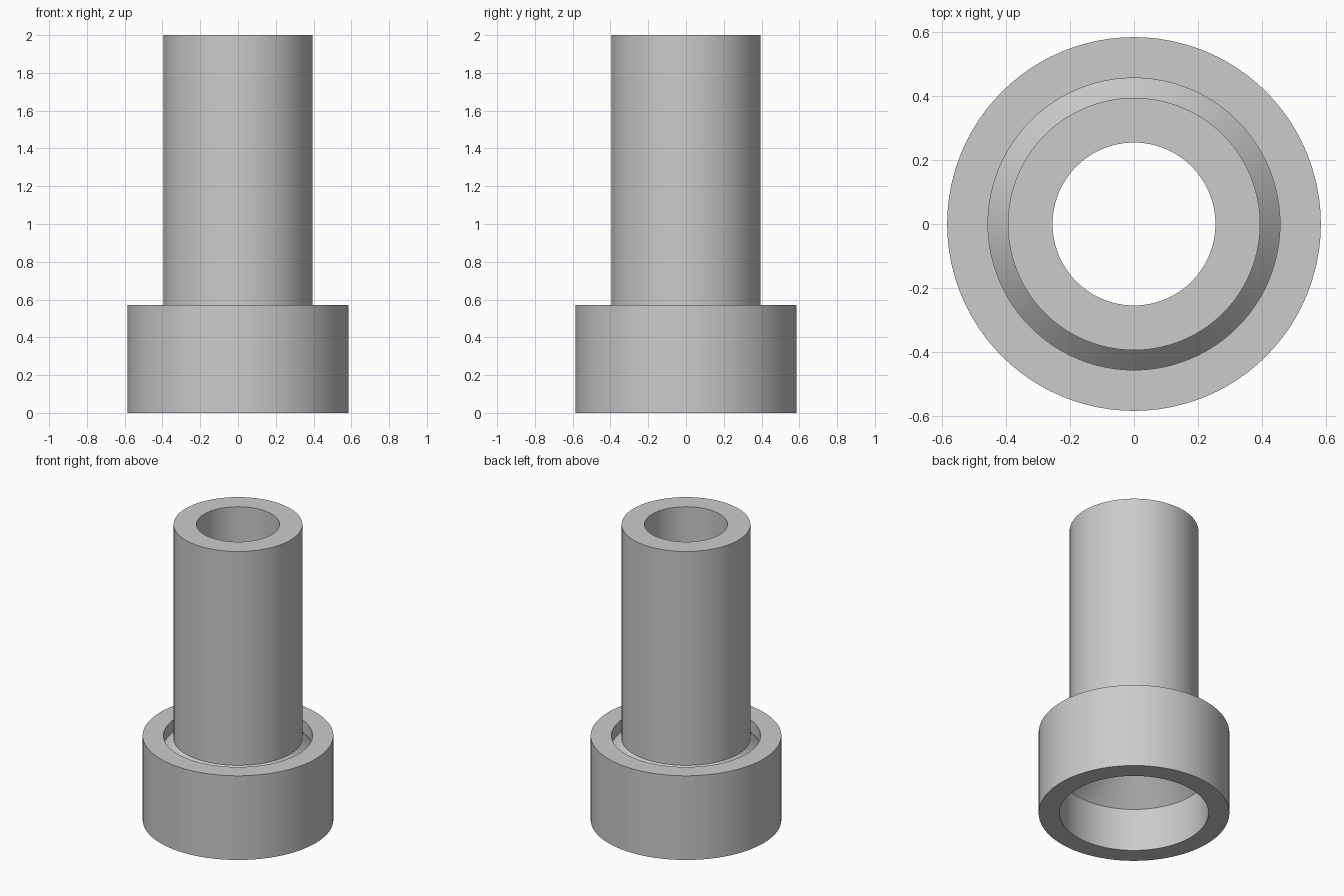
import bpy
import bmesh
import math

cube = bpy.data.objects.get("Cube")
if cube:
    bpy.data.objects.remove(cube, do_unlink=True)

SEGMENTS = 96

# Plain grey finish
grey = bpy.data.materials.new("light_grey")
grey.use_nodes = True
colour = (0.6, 0.6, 0.6, 1.0)
grey.diffuse_color = colour
grey.node_tree.nodes["Principled BSDF"].inputs["Base Color"].default_value = colour


def lathe(name, profile):
    """Spin a closed (radius, height) profile around the z axis."""
    bm = bmesh.new()
    verts = [bm.verts.new((r, 0, z)) for r, z in profile]
    edges = [bm.edges.new((v, verts[(i + 1) % len(verts)]))
             for i, v in enumerate(verts)]
    bmesh.ops.spin(bm, geom=verts + edges, cent=(0, 0, 0), axis=(0, 0, 1),
                   angle=math.tau, steps=SEGMENTS, use_merge=True)
    bmesh.ops.remove_doubles(bm, verts=bm.verts, dist=1e-5)
    bmesh.ops.recalc_face_normals(bm, faces=bm.faces)
    mesh = bpy.data.meshes.new(name)
    bm.to_mesh(mesh)
    bm.free()
    mesh.materials.append(grey)
    obj = bpy.data.objects.new(name, mesh)
    bpy.context.collection.objects.link(obj)
    bpy.ops.object.select_all(action="DESELECT")
    obj.select_set(True)
    bpy.context.view_layer.objects.active = obj
    bpy.ops.object.shade_smooth_by_angle(angle=math.radians(30))
    return obj


bore = 0.457           # collar bore, which the flare fills
tube_out, tube_in = 0.395, 0.255
flare_low, flare_high = 0.29, 0.49

# Round collar with a straight bore
lathe("collar", [(bore, 0), (0.585, 0), (0.585, 0.57), (bore, 0.57)])

# Tube with a conical flare at its lower end
lathe("flared_tube", [
    (tube_in, 2), (tube_out, 2),
    (tube_out, flare_high + bore - tube_out), (bore, flare_high),
    (bore, flare_low), (tube_in, flare_low + bore - tube_in),
])
